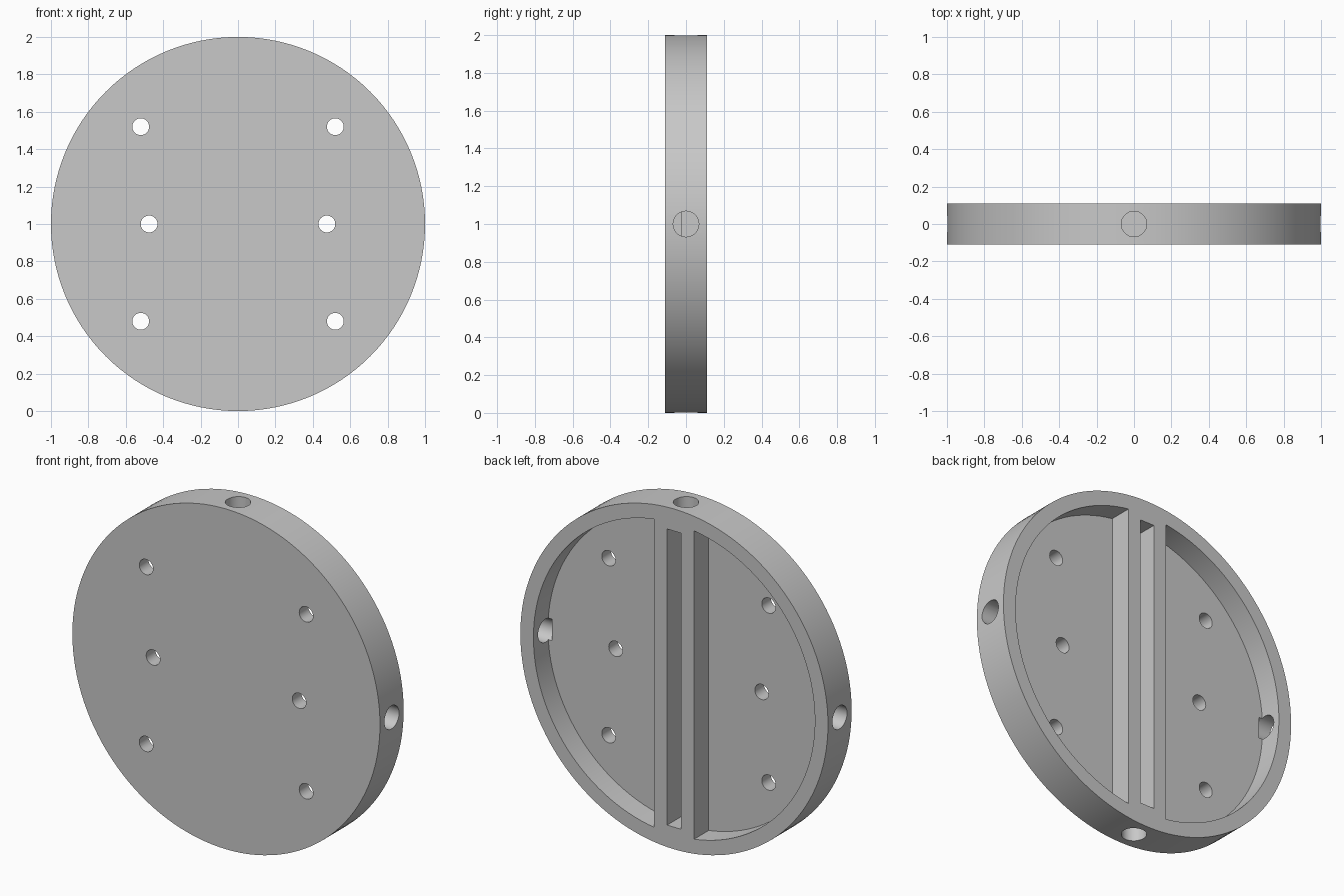
import bpy
import bmesh
from math import pi, sin, cos, asin
from mathutils import Matrix

if "Cube" in bpy.data.objects:
    bpy.data.objects.remove(bpy.data.objects["Cube"], do_unlink=True)

HALF = 0.11        # half thickness of the disc
FLOOR = -0.025     # depth of the rear pockets
INNER = 0.915      # inner radius of the rim
RIB = 0.13         # outer edge of the two ribs
SLOT = 0.046       # half width of the central slot

grey = bpy.data.materials.new("light_grey")
grey.diffuse_color = (0.58, 0.58, 0.58, 1)
grey.use_nodes = True
grey.node_tree.nodes["Principled BSDF"].inputs["Base Color"].default_value = (0.58, 0.58, 0.58, 1)


def prism(name, outline, y0, y1):
    """Extrude an (x, z) outline along y, around the disc centre."""
    bm = bmesh.new()
    face = bm.faces.new([bm.verts.new((x, y0, z + 1)) for x, z in outline])
    ext = bmesh.ops.extrude_face_region(bm, geom=[face])
    moved = [v for v in ext["geom"] if isinstance(v, bmesh.types.BMVert)]
    bmesh.ops.translate(bm, verts=moved, vec=(0, y1 - y0, 0))
    bmesh.ops.recalc_face_normals(bm, faces=bm.faces)
    mesh = bpy.data.meshes.new(name)
    bm.to_mesh(mesh)
    bm.free()
    ob = bpy.data.objects.new(name, mesh)
    bpy.context.collection.objects.link(ob)
    return ob


def arc(radius, start, end, count, cx=0, cz=0):
    return [(cx + radius * cos(start + (end - start) * i / count),
             cz + radius * sin(start + (end - start) * i / count)) for i in range(count + 1)]


def circle(radius, count, cx=0, cz=0):
    return arc(radius, 0, 2 * pi, count, cx, cz)[:-1]


# Disc body
disc = prism("disc_body", circle(1, 128), -HALF, HALF)
disc.data.materials.append(grey)
cutters = []

# D-shaped pockets either side of the ribs
half_angle = pi / 2 - asin(RIB / INNER)
for side in (0, pi):
    outline = arc(INNER, side - half_angle, side + half_angle, 60)
    cutters.append(prism("pocket_cutter", outline, FLOOR, 0.3))

# Central slot between the ribs
slot = [(-SLOT, -0.87), (SLOT, -0.87), (SLOT, 0.87), (-SLOT, 0.87)]
cutters.append(prism("slot_cutter", slot, FLOOR, 0.3))

# Six through holes in the face
for sx in (-1, 1):
    for x, z in ((0.52, 0.52), (0.475, 0), (0.52, -0.52)):
        cutters.append(prism("face_hole_cutter", circle(0.045, 32, sx * x, z), -0.3, 0.3))

# Four blind holes in the rim
for k in range(4):
    hole = prism("rim_hole_cutter", circle(0.068, 40), 0.89, 1.2)
    hole.data.transform(Matrix.Translation((0, 0, 1))
                        @ Matrix.Rotation(k * pi / 2, 4, "Y")
                        @ Matrix.Rotation(-pi / 2, 4, "Z")
                        @ Matrix.Translation((0, 0, -1)))
    cutters.append(hole)

# Cut everything out of the body
bpy.ops.object.select_all(action="DESELECT")
disc.select_set(True)
bpy.context.view_layer.objects.active = disc
for cutter in cutters:
    cutter.hide_render = True
    mod = disc.modifiers.new("cut", "BOOLEAN")
    mod.operation = "DIFFERENCE"
    mod.solver = "EXACT"
    mod.object = cutter
    bpy.ops.object.modifier_apply(modifier=mod.name)
for cutter in cutters:
    bpy.data.objects.remove(cutter, do_unlink=True)

bpy.ops.object.shade_smooth_by_angle(angle=pi / 6)
